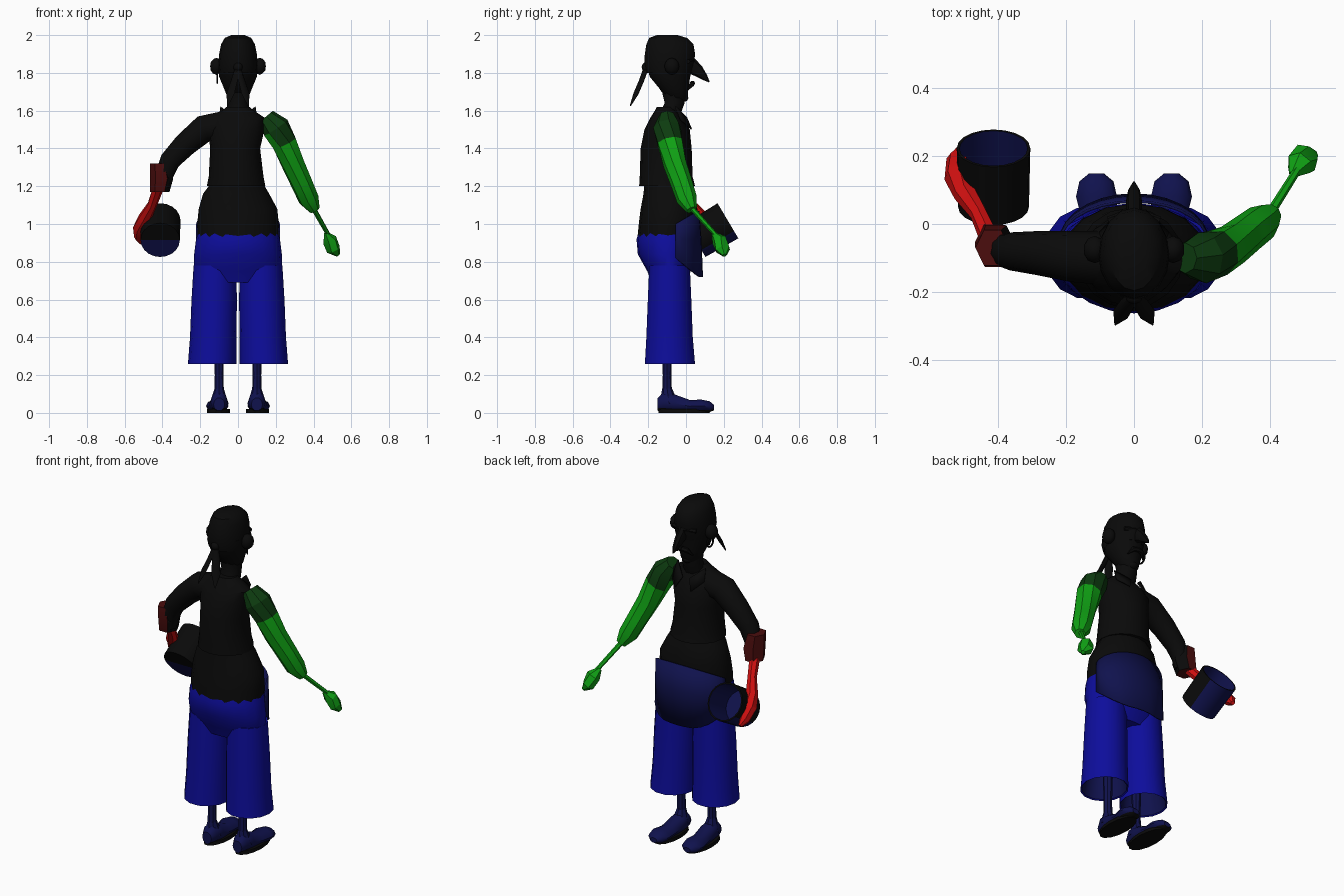
import bpy, bmesh, math
from mathutils import Vector, Matrix

cube = bpy.data.objects.get("Cube")
if cube:
    bpy.data.objects.remove(cube, do_unlink=True)


def material(name, rgb):
    m = bpy.data.materials.new(name)
    m.use_nodes = True
    m.diffuse_color = (*rgb, 1)
    bsdf = next(n for n in m.node_tree.nodes if n.type == 'BSDF_PRINCIPLED')
    bsdf.inputs["Base Color"].default_value = (*rgb, 1)
    return m


BLACK = material("black cloth", (0.003, 0.003, 0.003))
BLUE = material("blue cloth", (0.004, 0.004, 0.33))
NAVY = material("navy", (0.005, 0.006, 0.075))
GREEN = material("bright green", (0.005, 0.36, 0.007))
DARK_GREEN = material("dark green", (0.004, 0.045, 0.005))
RED = material("bright red", (0.62, 0.005, 0.005))
DARK_RED = material("dark red", (0.07, 0.004, 0.004))


def finish(bm, name, mats, rule=None, angle=40):
    """Turn a bmesh into a shaded object; rule picks a material per face."""
    bmesh.ops.recalc_face_normals(bm, faces=bm.faces)
    bm.normal_update()
    if rule:
        for f in bm.faces:
            f.material_index = int(rule(f))
    me = bpy.data.meshes.new(name)
    bm.to_mesh(me)
    bm.free()
    for m in mats:
        me.materials.append(m)
    ob = bpy.data.objects.new(name, me)
    bpy.context.collection.objects.link(ob)
    bpy.ops.object.select_all(action='DESELECT')
    ob.select_set(True)
    bpy.context.view_layer.objects.active = ob
    bpy.ops.object.shade_smooth_by_angle(angle=math.radians(angle))
    return ob


def loft(name, rings, mats, n=12, axis=(0, 0, 1), rule=None, angle=40):
    """Skin elliptical rings (x, y, z, rx, ry); axis None follows the path."""
    bm = bmesh.new()
    pts = [Vector(r[:3]) for r in rings]
    loops = []
    for i, r in enumerate(rings):
        d = Vector(axis) if axis else pts[min(i + 1, len(pts) - 1)] - pts[max(i - 1, 0)]
        q = d.to_track_quat('Z', 'Y') if tuple(d) != (0, 0, 1) else Matrix.Identity(3).to_quaternion()
        rx, ry = r[3], r[-1]
        loops.append([bm.verts.new(pts[i] + q @ Vector((
            rx * math.cos(math.tau * k / n), ry * math.sin(math.tau * k / n), 0)))
            for k in range(n)])
    for a, b in zip(loops, loops[1:]):
        for k in range(n):
            bm.faces.new((a[k], a[(k + 1) % n], b[(k + 1) % n], b[k]))
    bm.faces.new(loops[0][::-1])
    bm.faces.new(loops[-1])
    bm.faces.index_update()
    return finish(bm, name, mats, rule, angle)


def blob(name, centre, size, mat):
    bm = bmesh.new()
    bmesh.ops.create_icosphere(bm, subdivisions=2, radius=1)
    bmesh.ops.scale(bm, vec=size, verts=bm.verts)
    bmesh.ops.translate(bm, vec=centre, verts=bm.verts)
    return finish(bm, name, [mat])


def sheet(name, corners, mat):
    """Thin flat plate."""
    bm = bmesh.new()
    bm.faces.new([bm.verts.new(c) for c in corners])
    ob = finish(bm, name, [mat])
    ob.modifiers.new("thickness", 'SOLIDIFY').thickness = 0.008
    return ob


# Vest with overhanging hem, and the sash below it
loft("vest", [(0, -.1, 1.2, .135, .12), (-.01, -.1, 1.2, .155, .148),
              (-.01, -.105, 1.25, .145, .14), (-.015, -.105, 1.4, .132, .135),
              (-.01, -.1, 1.5, .15, .12), (-.005, -.105, 1.56, .15, .085),
              (0, -.105, 1.6, .085, .06), (0, -.105, 1.62, .06, .05)], [BLACK], 16)
loft("sash", [(0, -.1, .92, .215, .158), (0, -.095, 1.0, .216, .155),
              (0, -.09, 1.08, .208, .15), (-.01, -.09, 1.16, .175, .135),
              (-.005, -.1, 1.22, .135, .12)], [BLACK], 16)

# Neck and head
loft("neck", [(0, -.09, 1.57, .065, .06), (0, -.06, 1.64, .055, .055),
              (0, -.07, 1.72, .06, .065)], [BLACK], 10)
loft("face", [(0, -.035, 1.65, .03, .03), (0, -.05, 1.67, .055, .06),
              (0, -.065, 1.72, .075, .08), (0, -.085, 1.78, .1, .11),
              (0, -.09, 1.86, .105, .125)], [BLACK], 14)
loft("bandana", [(0, -.09, 1.8, .1, .12), (0, -.09, 1.84, .105, .132),
                 (0, -.085, 1.9, .1, .133), (0, -.085, 1.95, .09, .125),
                 (0, -.095, 1.985, .07, .1), (0, -.1, 2.0, .035, .055)], [BLACK], 16)
loft("nose", [(0, .02, 1.84, .022, .045), (0, .065, 1.81, .024, .032),
              (0, .1, 1.775, .017, .017), (0, .123, 1.752, .003, .003)],
     [BLACK], 8, None)
loft("brow", [(-.075, .01, 1.86, .012), (0, .035, 1.865, .016), (.075, .01, 1.86, .012)],
     [BLACK], 6, None)
blob("chin", (0, -.012, 1.668), (.03, .025, .022), BLACK)
for s, side in ((1, "left"), (-1, "right")):
    blob(side + "_ear", (s * .115, -.075, 1.835), (.034, .04, .045), BLACK)
    loft(side + "_moustache", [(0, .035, 1.745, .014), (s * .03, .03, 1.74, .014),
                               (s * .055, .01, 1.71, .003)], [BLACK], 6, None)
    loft(side + "_bandana_tail", [(0, -.21, 1.83, .014), (s * .02, -.235, 1.76, .022, .01),
                                  (s * .04, -.265, 1.69, .024, .01),
                                  (s * .055, -.295, 1.625, .003)], [BLACK], 6, None)
    sheet(side + "_collar", [(s * .02, .0, 1.56), (s * .09, -.06, 1.62),
                             (s * .1, -.03, 1.55), (s * .05, .025, 1.5)], BLACK)
blob("bandana_knot", (0, -.215, 1.83), (.025, .02, .025), BLACK)
bpy.ops.mesh.primitive_torus_add(major_radius=.028, minor_radius=.005, major_segments=16,
                                 minor_segments=6, location=(-.11, -.07, 1.775),
                                 rotation=(0, math.pi / 2, 0))
earring = bpy.context.object
earring.name = "earring"
earring.data.materials.append(BLACK)

# Trousers: hips, then two wide legs with dark linings
loft("trouser_hips", [(0, -.09, .69, .18, .09), (0, -.09, .75, .235, .115),
                      (0, -.1, .84, .232, .155), (0, -.1, .92, .222, .162),
                      (0, -.1, .97, .205, .145)], [BLUE], 20)
for s, side in ((1, "left"), (-1, "right")):
    loft(side + "_trouser_leg",
         [(s * .12, -.085, .55, .09, .09), (s * .137, -.085, .265, .12, .128),
          (s * .137, -.085, .26, .128, .136), (s * .131, -.087, .4, .123, .126),
          (s * .126, -.087, .6, .12, .118), (s * .122, -.087, .78, .113, .11)],
         [BLUE, NAVY], 14, rule=lambda f: f.index < 14 or f.calc_center_median().z == .55)
    # Shin and flared shoe
    loft(side + "_shin", [(s * .1, -.1, .08, .026), (s * .1, -.1, .2, .023),
                          (s * .1, -.1, .4, .028)], [NAVY], 8)
    loft(side + "_shoe",
         [(s * .1, -.15, .045, .03, .035), (s * .1, -.12, .058, .045, .055),
          (s * .1, -.06, .05, .05, .05), (s * .105, .02, .035, .05, .035),
          (s * .11, .08, .037, .06, .035), (s * .11, .125, .033, .05, .03),
          (s * .11, .148, .028, .022, .015)],
         [NAVY, BLACK], 10, (0, 1, 0), rule=lambda f: f.normal.z < -.6)
    loft(side + "_sole", [(s * .103, -.01, 0, .062, .14), (s * .103, -.01, .02, .06, .135)],
         [BLACK], 14)
    loft(side + "_ankle", [(s * .1, -.09, .05, .05, .05), (s * .1, -.1, .13, .024, .026)],
         [NAVY], 8)

# Curved apron wrapped round the +y side
bm = bmesh.new()
cols = []
for i in range(15):
    a = math.pi * i / 14
    c, h = math.cos(a), math.sin(a)
    low = .82 - .1 * min(1, h * 1.15)
    cols.append([bm.verts.new((c * .222, -.055 + h * (.125 + .02 * t), z))
                 for t, z in ((0, 1.0 + .07 * h), (.6, .92), (1, low))])
for a, b in zip(cols, cols[1:]):
    for k in range(2):
        bm.faces.new((a[k], b[k], b[k + 1], a[k + 1]))
finish(bm, "apron", [NAVY]).modifiers.new("thickness", 'SOLIDIFY').thickness = .008

# Green arm, stick forearm and hand
loft("left_arm", [(.15, -.1, 1.57, .045), (.2, -.1, 1.51, .075), (.245, -.085, 1.43, .07),
                  (.29, -.06, 1.32, .062), (.335, -.025, 1.22, .058),
                  (.375, .005, 1.13, .055), (.405, .03, 1.075, .03)],
     [GREEN, DARK_GREEN], 8, None, lambda f: f.calc_center_median().z > 1.45, 25)
loft("left_forearm", [(.395, .025, 1.09, .014), (.48, .16, .94, .012)], [GREEN], 6, None)
loft("left_hand", [(.465, .145, .95, .012), (.485, .175, .915, .04), (.505, .195, .865, .045, .035),
                   (.53, .205, .835, .012)], [GREEN], 6, None, angle=20)

# Dark sleeve, red cuff and hand
loft("right_sleeve", [(-.08, -.1, 1.52, .08), (-.18, -.095, 1.505, .075),
                      (-.28, -.085, 1.42, .065), (-.36, -.08, 1.335, .056),
                      (-.39, -.075, 1.26, .048), (-.4, -.07, 1.2, .045)], [BLACK], 10, None)
loft("right_cuff", [(-.415, -.07, 1.32, .05, .06), (-.405, -.065, 1.24, .062, .07),
                    (-.415, -.055, 1.17, .052, .062)], [DARK_RED, BLACK], 6,
     rule=lambda f: f.calc_center_median().x > -.39, angle=20)
loft("right_hand", [(-.42, -.05, 1.2, .03), (-.455, .03, 1.1, .026), (-.495, .09, 1.03, .035),
                    (-.515, .14, .98, .042), (-.52, .19, .93, .03), (-.51, .22, .9, .012)],
     [RED], 7, None, angle=25)

# Open bucket, tilted, with a dark lining
axis = Vector((0, .86, .51))
base = Vector((-.412, .05, .915))
profile = [(0, .002), (0, .104), (.2, .108), (.2, .1), (.02, .096), (.02, .002)]
loft("bucket", [(*(base + axis * t), r) for t, r in profile], [BLACK, NAVY], 20, axis,
     lambda f: f.index >= 60 or (f.calc_center_median().z < .92 and f.normal.z < 0))
